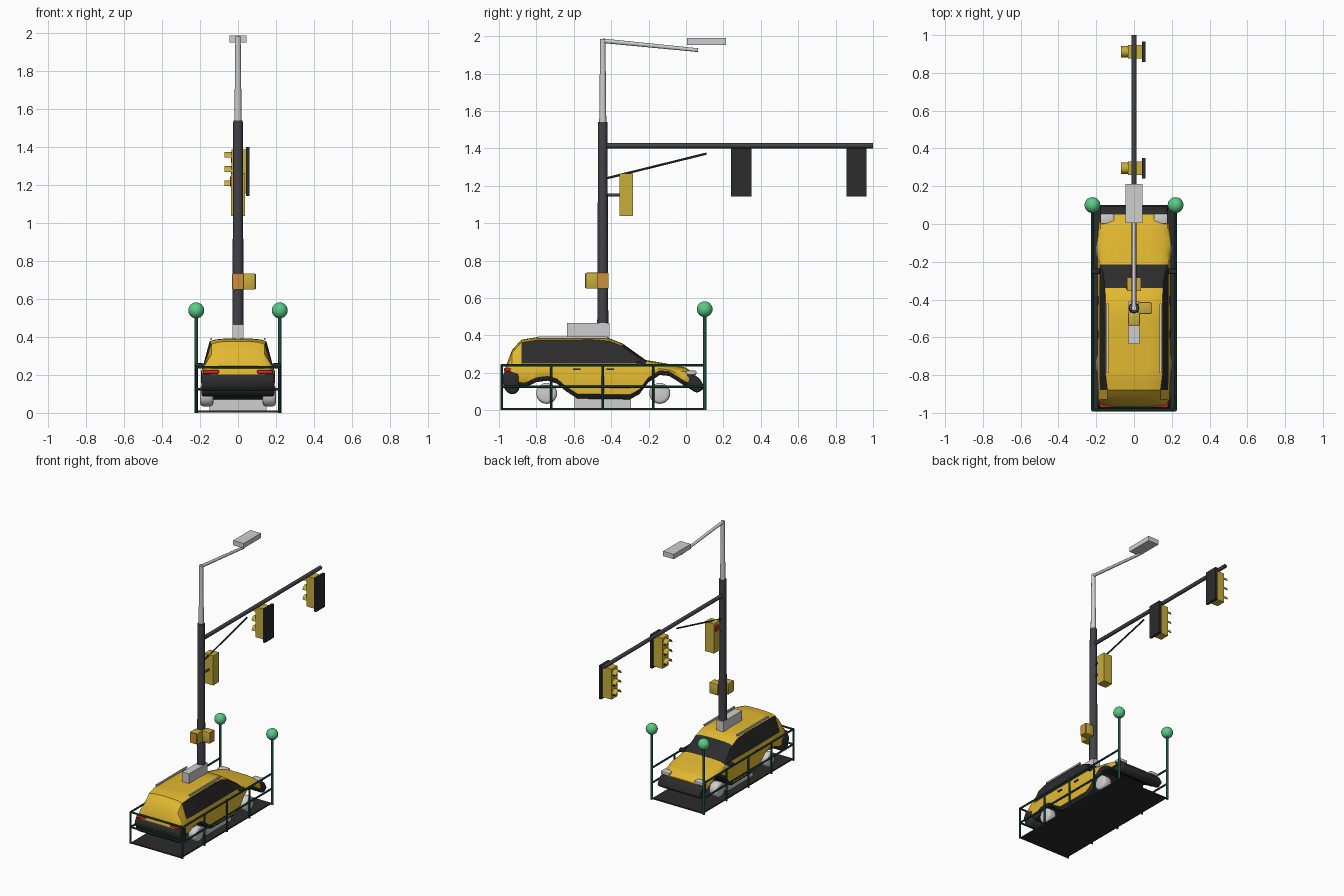
import bpy, bmesh, math
from mathutils import Vector

if "Cube" in bpy.data.objects:
    bpy.data.objects.remove(bpy.data.objects["Cube"])


def mat(name, r, g, b):
    m = bpy.data.materials.new(name)
    m.diffuse_color = (r, g, b, 1)
    m.use_nodes = True
    m.node_tree.nodes["Principled BSDF"].inputs["Base Color"].default_value = m.diffuse_color
    return m


YELLOW = mat("cab yellow", 0.76, 0.48, 0.03)
SIGNAL = mat("signal yellow", 0.58, 0.42, 0.045)
BLACK = mat("black", 0.025, 0.025, 0.025)
POLE = mat("pole grey", 0.055, 0.055, 0.065)
LIGHT = mat("light grey", 0.62, 0.62, 0.62)
GREEN = mat("rail green", 0.012, 0.08, 0.05)
GLOBE = mat("globe green", 0.10, 0.60, 0.25)
RED = mat("red", 0.60, 0.02, 0.02)
ORANGE = mat("orange", 0.62, 0.27, 0.04)


def make(name, bm, *mats, angle=40):
    bmesh.ops.recalc_face_normals(bm, faces=bm.faces)
    me = bpy.data.meshes.new(name)
    for f in bm.faces:
        f.smooth = True
    bm.to_mesh(me)
    bm.free()
    for m in mats:
        me.materials.append(m)
    me.set_sharp_from_angle(angle=math.radians(angle))
    ob = bpy.data.objects.new(name, me)
    bpy.context.collection.objects.link(ob)
    return ob


def soften(bm, width, seg=2):
    bmesh.ops.bevel(bm, geom=bm.edges[:], offset=width, segments=seg,
                    profile=0.5, affect='EDGES', clamp_overlap=True)


def box(name, x, y, z, m, bevel=0):
    bm = bmesh.new()
    bmesh.ops.create_cube(bm, size=1)
    for v in bm.verts:
        v.co = Vector([(a + b) / 2 + c * (b - a) for (a, b), c in zip((x, y, z), v.co)])
    if bevel:
        soften(bm, bevel)
    return make(name, bm, m)


def rod(name, a, b, r1, m, r2=None, sides=12, bevel=0):
    a, b = Vector(a), Vector(b)
    bm = bmesh.new()
    bmesh.ops.create_cone(bm, cap_ends=True, segments=sides, radius1=r1,
                          radius2=r1 if r2 is None else r2, depth=(b - a).length)
    if bevel:
        rim = [e for e in bm.edges if abs(e.verts[0].co.z - e.verts[1].co.z) < 1e-5]
        bmesh.ops.bevel(bm, geom=rim, offset=bevel, segments=3, profile=0.5, affect='EDGES')
    bm.transform((b - a).to_track_quat('Z', 'Y').to_matrix().to_4x4())
    bmesh.ops.translate(bm, verts=bm.verts, vec=(a + b) / 2)
    return make(name, bm, m)


def extrude_side(name, profile, half, m, bevel):
    bm = bmesh.new()
    f = bm.faces.new([bm.verts.new((-half, y, z)) for y, z in profile])
    ext = bmesh.ops.extrude_face_region(bm, geom=[f])["geom"]
    for v in ext:
        if isinstance(v, bmesh.types.BMVert):
            v.co.x = half
    soften(bm, bevel, 3)
    return make(name, bm, m)


def curve(keys):
    def at(y):
        for (a, p), (b, q) in zip(keys, keys[1:]):
            if y <= b:
                return p + (q - p) * max(0, (y - a) / (b - a))
        return keys[-1][1]
    return at


# Car body: lofted half sections, mirrored left to right
top = curve([(-.97, .215), (-.93, .32), (-.88, .375), (-.80, .388), (-.5, .39), (-.41, .383),
             (-.34, .355), (-.27, .305), (-.215, .266), (-.1, .247), (0, .225), (.05, .19)])
low = curve([(-.97, .16), (-.93, .13), (-.86, .122), (-.80, .15), (-.74, .158), (-.69, .142),
             (-.64, .10), (-.58, .062), (-.3, .058), (-.25, .085), (-.2, .15), (-.14, .188),
             (-.09, .183), (-.04, .152), (0, .125), (.05, .13)])
wide = curve([(-.97, .168), (-.93, .185), (-.8, .192), (-.1, .192), (0, .185), (.05, .165)])
roof = curve([(-.97, .14), (-.88, .14), (-.8, .15), (-.4, .15), (-.3, .157), (-.215, .172), (.05, .145)])
stations = [-.97, -.95, -.93, -.905, -.88, -.86, -.83, -.80, -.77, -.74, -.715, -.69, -.665, -.64,
            -.61, -.58, -.5, -.41, -.375, -.34, -.3, -.27, -.25, -.215, -.2, -.17, -.14, -.115,
            -.09, -.065, -.04, -.02, 0, .025, .05]
bm = bmesh.new()
rings = []
for y in stations:
    t, b, w, r = top(y), low(y), wide(y), roof(y)
    belt = min(.25, t - .022)
    sill = min(b + .025, belt - .012)
    half = [(w * .9, b), (w, sill), (w * 1.01, (sill + belt) / 2), (w * .955, belt),
            (r, t - .013), (r - .03, t - .003), (r * .5, t + .001)]
    pts = [(0, b)] + half + [(0, t + .002)] + [(-x, z) for x, z in reversed(half)]
    rings.append([bm.verts.new((x, y, z)) for x, z in pts])
n = len(rings[0])
for i in range(len(rings) - 1):
    mid = (stations[i] + stations[i + 1]) / 2
    for k in range(n):
        f = bm.faces.new((rings[i][k], rings[i][(k + 1) % n], rings[i + 1][(k + 1) % n], rings[i + 1][k]))
        s = min(k, n - 1 - k)                      # strip counted from the underside
        underside = s < 2
        side_glass = s == 4 and -.88 < mid < -.215
        windscreen = s > 4 and -.34 < mid < -.215
        f.material_index = int(underside or side_glass or windscreen)
bm.faces.new(rings[0])
bm.faces.new(rings[-1])
make("car_body", bm, YELLOW, BLACK, angle=35)

# Bumpers and undertray
extrude_side("rear_bumper", [(-.89, .2), (-.965, .215), (-.988, .17), (-.965, .1), (-.925, .08), (-.89, .105)],
             .193, BLACK, .018)
extrude_side("front_bumper", [(-.02, .16), (.0, .205), (.07, .175), (.102, .12), (.06, .09), (.01, .12)],
             .18, BLACK, .015)
box("undertray", (-.15, .15), (-.595, -.295), (.012, .07), LIGHT)

# Paired car parts
for s, side in ((-1, "left"), (1, "right")):
    def xs(a, b):
        return tuple(sorted((s * a, s * b)))
    for y, end in ((-.745, "rear"), (-.14, "front")):
        rod(f"{end}_wheel_{side}", (s * .13, y, .09), (s * .2, y, .09), .056, LIGHT, sides=24, bevel=.018)
    box(f"tail_light_{side}", xs(.10, .182), (-.972, -.935), (.205, .226), RED, .005)
    box(f"headlight_{side}", xs(.105, .178), (.0, .055), (.188, .212), LIGHT, .006)
    box(f"mirror_{side}", xs(.18, .226), (-.265, -.235), (.235, .262), BLACK, .007)
    box(f"roof_rail_{side}", xs(.136, .146), (-.79, -.42), (.383, .395), LIGHT)
    for y in (-.58, -.40):
        box(f"door_handle_{side}", xs(.188, .196), (y - .025, y + .015), (.215, .224), BLACK)
    # Fence along each long side, with a globe post at the front corner
    for z in (.24, .125):
        rod(f"side_rail_{side}", (s * .22, -.985, z), (s * .22, .10, z), .007, GREEN, sides=8)
    for y in (-.985, -.72, -.445, -.175):
        rod(f"fence_post_{side}", (s * .22, y, 0), (s * .22, y, .245), .007, GREEN, sides=8)
    rod(f"globe_post_{side}", (s * .22, .10, 0), (s * .22, .10, .51), .009, GREEN)
    bm = bmesh.new()
    bmesh.ops.create_uvsphere(bm, u_segments=20, v_segments=12, radius=.042)
    bmesh.ops.translate(bm, verts=bm.verts, vec=(s * .22, .10, .54))
    make(f"globe_{side}", bm, GLOBE)
for z in (.24, .125):
    rod("rear_rail", (-.22, -.985, z), (.22, -.985, z), .007, GREEN, sides=8)
box("platform", (-.212, .212), (-.99, .10), (.002, .012), BLACK)

# Street pole, mast arm, brace and lamp
P = -.445
box("roof_sign", (-.03, .03), (-.635, -.41), (.388, .465), LIGHT)
rod("lower_pole", (0, P, .37), (0, P, 1.54), .03, POLE, .025, 16)
rod("upper_pole", (0, P, 1.54), (0, P, 1.985), .019, LIGHT, .014, 16)
rod("lamp_arm", (0, P, 1.975), (0, .065, 1.925), .012, LIGHT, .01)
box("lamp_head", (-.045, .045), (.005, .213), (1.953, 1.99), LIGHT)
rod("mast_arm", (0, P, 1.415), (0, 1.0, 1.415), .0145, POLE)
rod("arm_brace", (0, P + .02, 1.24), (0, .11, 1.372), .006, POLE, sides=8)


# Traffic signals facing sideways
def visor(y, z):
    bm = bmesh.new()
    arcs = []
    for x, r in ((-.03, .03), (-.07, .03), (-.07, .026), (-.03, .026)):
        arcs.append([bm.verts.new((x, y + r * math.cos(a * math.pi / 8), z + r * math.sin(a * math.pi / 8)))
                     for a in range(9)])
    for j in range(4):
        p, q = arcs[j], arcs[(j + 1) % 4]
        for i in range(8):
            bm.faces.new((p[i], p[i + 1], q[i + 1], q[i]))
    for i in (0, 8):
        bm.faces.new([a[i] for a in arcs])
    make("signal_visor", bm, SIGNAL)


for y in (.295, .912):
    box("signal_backplate", (.042, .061), (y - .054, y + .054), (1.143, 1.40), BLACK)
    box("signal_housing", (-.033, .042), (y - .036, y + .036), (1.155, 1.388), SIGNAL)
    for z, m in ((1.345, RED), (1.27, BLACK), (1.195, BLACK)):
        rod("signal_lens", (-.03, y, z), (-.038, y, z), .025, m, sides=16)
        visor(y, z)

# Pole-mounted signal and the two crossing signals
box("pole_signal", (-.038, .038), (-.355, -.284), (1.038, 1.265), SIGNAL)
rod("pole_signal_bracket", (0, P, 1.15), (0, -.33, 1.15), .008, POLE)
rod("pole_signal_lens", (-.035, -.32, 1.22), (-.043, -.32, 1.22), .026, RED, sides=16)
box("crossing_signal_rear", (-.031, .031), (-.536, -.468), (.65, .735), SIGNAL, .004)
box("crossing_panel_rear", (-.027, .027), (-.54, -.533), (.654, .731), ORANGE)
box("crossing_signal_side", (.022, .091), (-.476, -.414), (.65, .735), SIGNAL, .004)
box("crossing_panel_side", (.088, .095), (-.472, -.418), (.654, .731), ORANGE)
